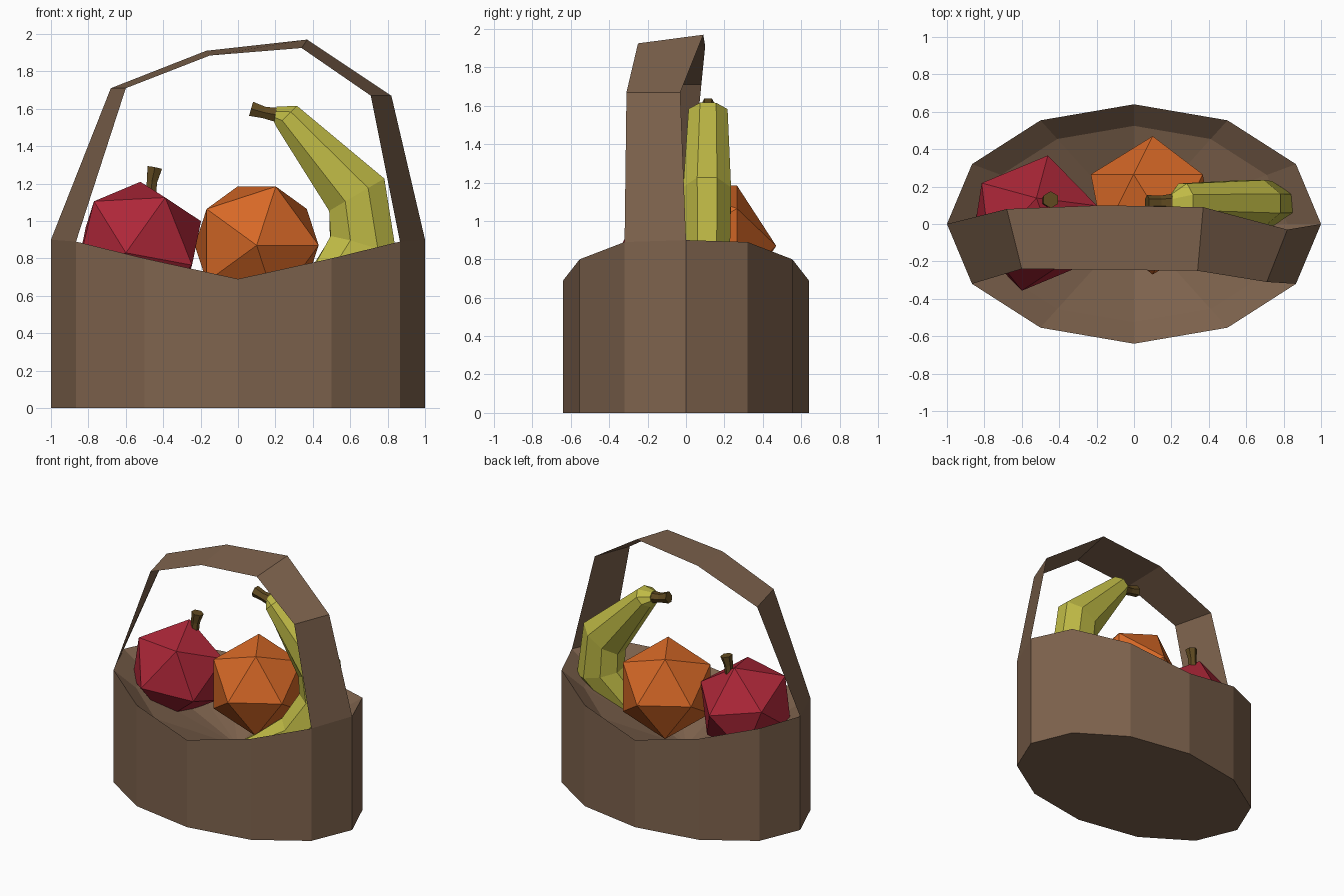
import bpy, bmesh, math
from mathutils import Vector, Matrix

if "Cube" in bpy.data.objects:
    bpy.data.objects.remove(bpy.data.objects["Cube"])


def material(name, rgb):
    m = bpy.data.materials.new(name)
    m.diffuse_color = (*rgb, 1)
    m.use_nodes = True
    m.node_tree.nodes["Principled BSDF"].inputs["Base Color"].default_value = m.diffuse_color
    return m


WICKER = material("wicker", (0.21, 0.125, 0.075))
RED = material("red_skin", (0.42, 0.02, 0.04))
ORANGE = material("orange_skin", (0.68, 0.14, 0.02))
YELLOW = material("yellow_skin", (0.52, 0.49, 0.06))
BARK = material("stem_brown", (0.12, 0.07, 0.015))


def make(name, bm, mat):
    mesh = bpy.data.meshes.new(name)
    bm.to_mesh(mesh)
    bm.free()
    ob = bpy.data.objects.new(name, mesh)
    mesh.materials.append(mat)
    bpy.context.collection.objects.link(ob)
    return ob


def bridge(bm, a, b):
    n = len(a)
    for i in range(n):
        bm.faces.new((a[i], a[(i + 1) % n], b[(i + 1) % n], b[i]))


def fan(bm, ring, centre):
    c = bm.verts.new(centre)
    for i in range(len(ring)):
        bm.faces.new((ring[i], ring[(i + 1) % len(ring)], c))


def tube(name, path, sides, mat):
    """Skin rings along a path of (x, y, z, in-plane radius, y radius)."""
    bm = bmesh.new()
    pts = [Vector(p[:3]) for p in path]
    rings = []
    for i, p in enumerate(path):
        t = (pts[min(i + 1, len(pts) - 1)] - pts[max(i - 1, 0)]).normalized()
        u = t.cross(Vector((0, 1, 0))).normalized()
        v = u.cross(t).normalized()
        rings.append([bm.verts.new(pts[i] + u * p[3] * math.cos(a) + v * p[4] * math.sin(a))
                      for a in (2 * math.pi * (k + 0.5) / sides for k in range(sides))])
    for a, b in zip(rings, rings[1:]):
        bridge(bm, a, b)
    bm.faces.new(rings[0])
    bm.faces.new(rings[-1])
    bmesh.ops.recalc_face_normals(bm, faces=bm.faces)
    return make(name, bm, mat)


# Basket: twelve-sided oval wall, base and sunken liner
RIM = [0.90, 0.89, 0.80, 0.69]


def oval(bm, scale, height):
    ring = []
    for k in range(12):
        a = math.radians(30 * k)
        step = min(k % 6, 6 - k % 6)
        ring.append(bm.verts.new((scale * math.cos(a), 0.64 * scale * math.sin(a), height(RIM[step]))))
    return ring


bm = bmesh.new()
base = oval(bm, 1, lambda r: 0)
rim = oval(bm, 1, lambda r: r)
inner = oval(bm, 0.82, lambda r: r - 0.12)
bridge(bm, base, rim)
bridge(bm, rim, inner)
fan(bm, inner, (0, 0, 0.40))
fan(bm, base, (0, 0, 0))
bmesh.ops.recalc_face_normals(bm, faces=bm.faces)
make("basket", bm, WICKER)

# Handle: thin ribbon from rim to rim
back = [(-1, 0, 0.90), (-0.68, 0.08, 1.71), (-0.17, 0.10, 1.91),
        (0.37, 0.09, 1.97), (0.82, -0.03, 1.67), (1, 0, 0.90)]
front = [(-0.866, -0.32, 0.89), (-0.60, -0.24, 1.71), (-0.15, -0.245, 1.885),
         (0.34, -0.25, 1.925), (0.71, -0.31, 1.67), (0.866, -0.32, 0.89)]
bm = bmesh.new()
rows = [(bm.verts.new(f), bm.verts.new(b)) for f, b in zip(front, back)]
for (f0, b0), (f1, b1) in zip(rows, rows[1:]):
    bm.faces.new((f0, f1, b1, b0))
make("handle", bm, WICKER)


# Round fruit: twenty-faced balls with one point toward the front
def ball(name, centre, radius, spin, tilt, yaw, mat):
    bm = bmesh.new()
    m = (Matrix.Translation(centre) @ Matrix.Rotation(yaw, 4, 'Z')
         @ Matrix.Rotation(tilt + math.pi / 2, 4, 'X') @ Matrix.Rotation(spin, 4, 'Z'))
    bmesh.ops.create_icosphere(bm, subdivisions=1, radius=radius, matrix=m)
    make(name, bm, mat)


ball("orange_fruit", (0.10, 0.10, 0.87), 0.37, 0, 0, 0, ORANGE)
ball("red_fruit", (-0.53, 0.005, 0.865), 0.37, math.radians(57), 0.095, -0.19, RED)
tube("red_fruit_stem", [(-0.47, 0.12, 1.10, 0.032, 0.032), (-0.46, 0.125, 1.21, 0.032, 0.032),
                        (-0.445, 0.13, 1.285, 0.045, 0.045)], 6, BARK)

# Banana: curved tapered tube with a stalk
tube("banana", [(0.20, 0.115, 1.57, 0.045, 0.05), (0.26, 0.115, 1.56, 0.085, 0.11),
                (0.635, 0.11, 1.14, 0.185, 0.135), (0.67, 0.11, 0.86, 0.20, 0.13),
                (0.47, 0.04, 0.60, 0.16, 0.12), (0.22, -0.06, 0.50, 0.08, 0.08),
                (0.12, -0.10, 0.48, 0.035, 0.035)], 8, YELLOW)
tube("banana_stalk", [(0.07, 0.115, 1.60, 0.045, 0.04), (0.14, 0.115, 1.58, 0.036, 0.036),
                      (0.22, 0.115, 1.565, 0.045, 0.05)], 6, BARK)
